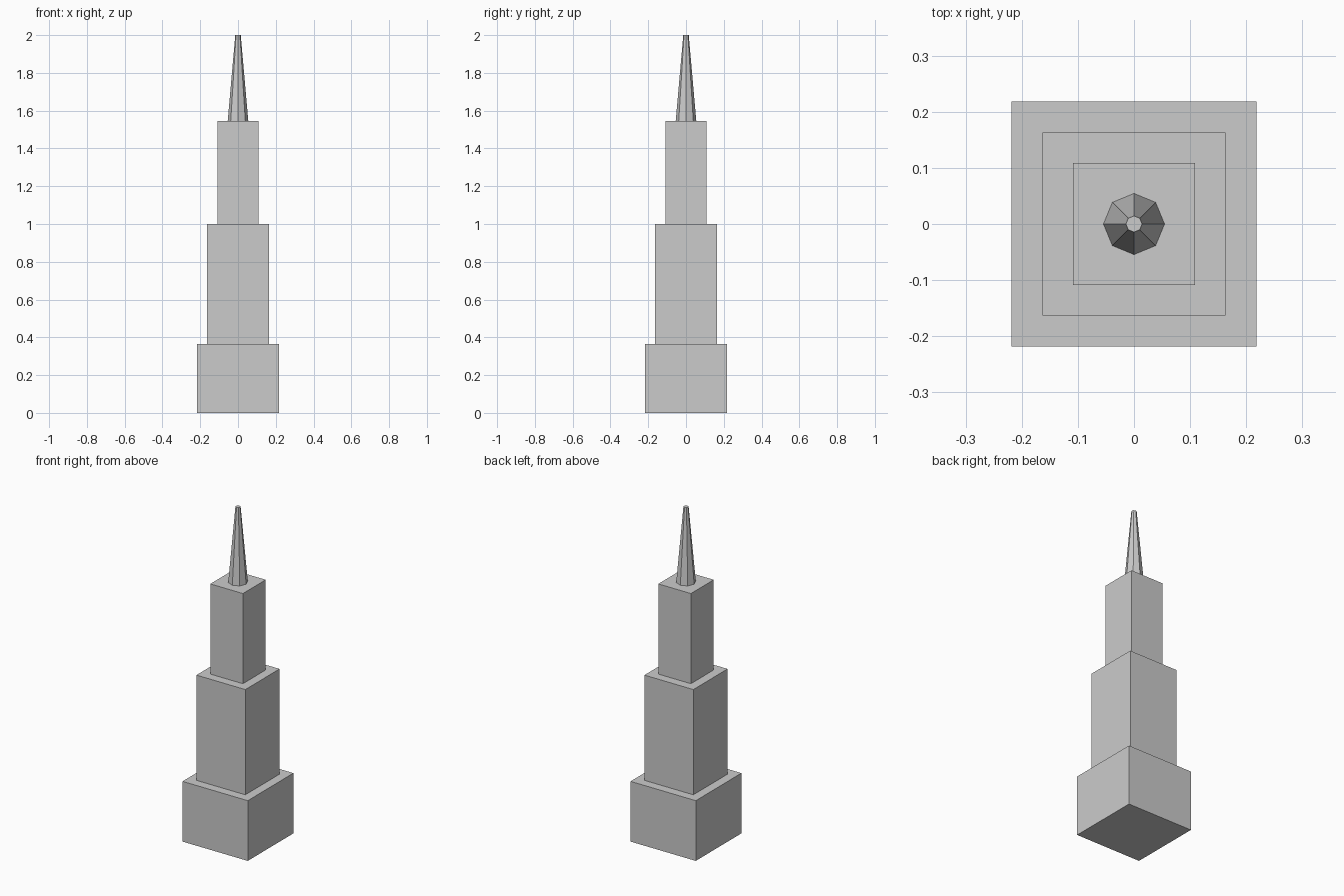
import bpy

cube = bpy.data.objects.get("Cube")
if cube:
    bpy.data.objects.remove(cube, do_unlink=True)

# One plain stone colour
stone = bpy.data.materials.new("light_grey")
stone.use_nodes = True
colour = (0.6, 0.6, 0.6, 1)
stone.diffuse_color = colour
stone.node_tree.nodes["Principled BSDF"].inputs["Base Color"].default_value = colour


def finish(name):
    obj = bpy.context.object
    obj.name = name
    obj.data.materials.append(stone)


def tier(name, width, bottom, top):
    bpy.ops.mesh.primitive_cube_add(size=1, location=(0, 0, (bottom + top) / 2))
    bpy.context.object.scale = (width, width, top - bottom)
    bpy.ops.object.transform_apply(location=False, rotation=False, scale=True)
    finish(name)


# Stepped square tower
tier("base_block", 0.436, 0, 0.364)
tier("middle_tier", 0.327, 0.364, 1.0)
tier("upper_tier", 0.218, 1.0, 1.545)

# Eight-sided tapered spire with a blunt tip
bpy.ops.mesh.primitive_cone_add(vertices=8, radius1=0.0545, radius2=0.0145,
                                depth=0.455, location=(0, 0, 1.7725))
finish("spire")
